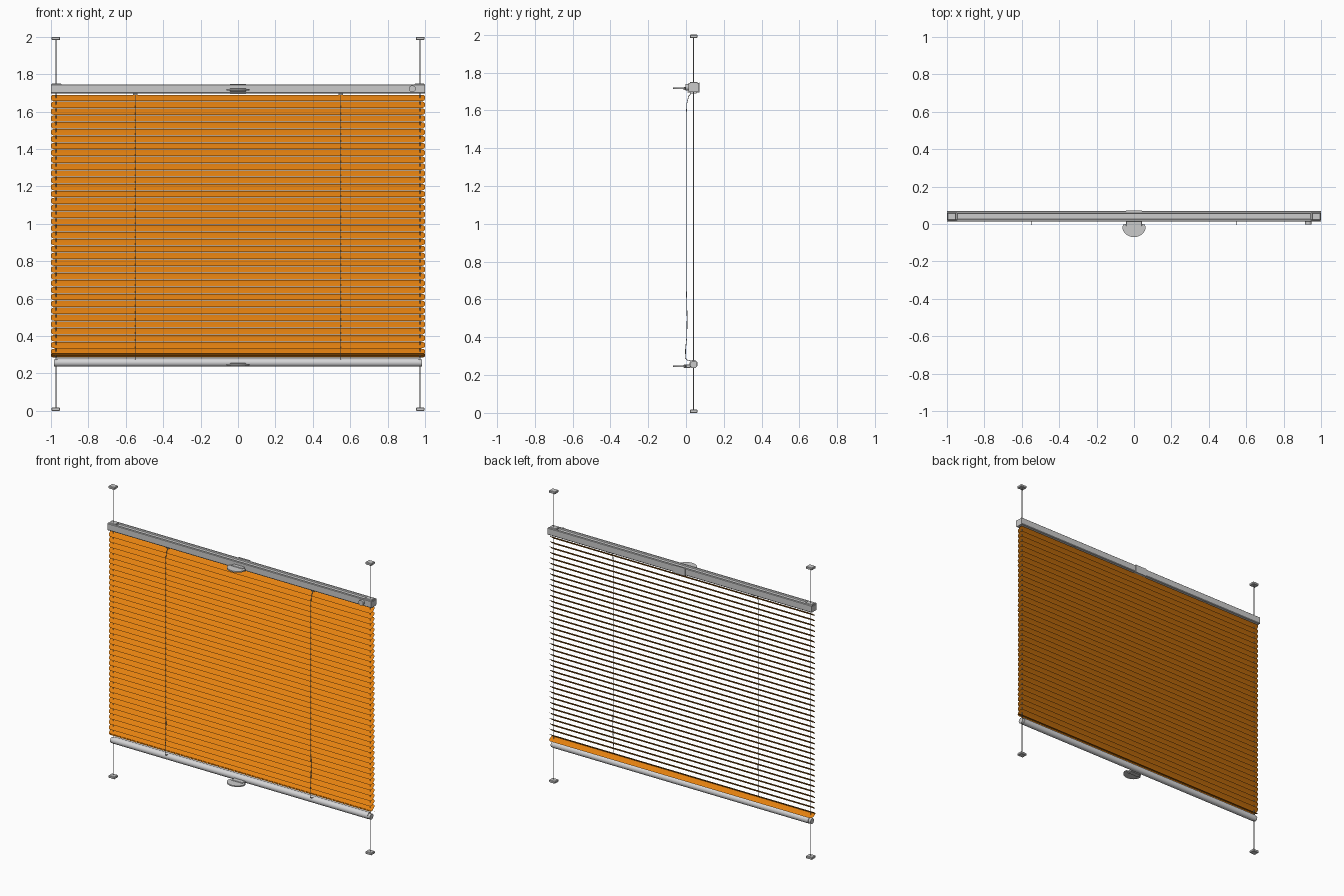
import bpy, bmesh, math

if "Cube" in bpy.data.objects:
    bpy.data.objects.remove(bpy.data.objects["Cube"])

YC = 0.04  # depth of the blind's centre plane


def mat(name, rgb):
    m = bpy.data.materials.new(name)
    m.diffuse_color = (*rgb, 1)
    m.use_nodes = True
    m.node_tree.nodes["Principled BSDF"].inputs["Base Color"].default_value = m.diffuse_color
    return m


ORANGE = mat("orange slat", (0.78, 0.22, 0.005))
GREY = mat("grey metal", (0.60, 0.60, 0.60))
LIGHT = mat("light grey rail", (0.66, 0.66, 0.67))
CORD = mat("cord grey", (0.42, 0.42, 0.43))


def finish(name, bm, m, smooth=False):
    bmesh.ops.recalc_face_normals(bm, faces=bm.faces)
    me = bpy.data.meshes.new(name)
    bm.to_mesh(me)
    bm.free()
    me.materials.append(m)
    ob = bpy.data.objects.new(name, me)
    bpy.context.collection.objects.link(ob)
    if smooth:
        bpy.context.view_layer.objects.active = ob
        ob.select_set(True)
        bpy.ops.object.shade_smooth_by_angle(angle=math.radians(35))
        ob.select_set(False)
    return ob


def box(name, lo, hi, m, bevel=0.0):
    bm = bmesh.new()
    bmesh.ops.create_cube(bm, size=1)
    for v in bm.verts:
        v.co = [lo[i] + (v.co[i] + 0.5) * (hi[i] - lo[i]) for i in range(3)]
    if bevel:
        bmesh.ops.bevel(bm, geom=bm.edges[:], offset=bevel, segments=1, affect='EDGES')
    return finish(name, bm, m)


def prism(name, pts, place, a, b, m, smooth=False):
    """Extrude a 2D outline from a to b; place(u, v, w) maps to 3D."""
    bm = bmesh.new()
    rows = [[bm.verts.new(place(u, v, w)) for u, v in pts] for w in (a, b)]
    bm.faces.new(rows[0])
    bm.faces.new(rows[1])
    n = len(pts)
    for i in range(n):
        j = (i + 1) % n
        bm.faces.new((rows[0][i], rows[0][j], rows[1][j], rows[1][i]))
    return finish(name, bm, m, smooth)


def circle(cu, cv, r, n=24):
    return [(cu + r * math.cos(2 * math.pi * i / n), cv + r * math.sin(2 * math.pi * i / n)) for i in range(n)]


def slat(name, width, tilt, z):
    """Thin, slightly crowned sheet with rounded corners; the back edge rises by tilt."""
    bm = bmesh.new()
    r, crown, n, rows = 0.018, 0.0014, 14, []
    for i in range(n + 1):
        s = -math.cos(math.pi * i / n) * width / 2
        over = max(0, abs(s) - (width / 2 - r))
        x = 1.0 - r + math.sqrt(max(0, r * r - over * over))
        h = crown * (1 - (2 * s / width) ** 2)
        y = YC + s * math.cos(tilt) - h * math.sin(tilt)
        zz = z + s * math.sin(tilt) + h * math.cos(tilt)
        rows.append([bm.verts.new((sx * x, y, zz)) for sx in (-1, 1)])
    for p, q in zip(rows, rows[1:]):
        bm.faces.new((p[0], p[1], q[1], q[0]))
    return finish(name, bm, ORANGE, True)


def tube(name, pts, r, m):
    cu = bpy.data.curves.new(name, 'CURVE')
    cu.dimensions = '3D'
    cu.bevel_depth = r
    cu.bevel_resolution = 1
    cu.use_fill_caps = True
    sp = cu.splines.new('POLY')
    sp.points.add(len(pts) - 1)
    for p, c in zip(sp.points, pts):
        p.co = (*c, 1)
    cu.materials.append(m)
    ob = bpy.data.objects.new(name, cu)
    bpy.context.collection.objects.link(ob)


# Slats: one tilted sheet repeated upward, plus the reversed bottom slat
s = slat("slats", 0.053, math.radians(40), 0.315)
arr = s.modifiers.new("stack", 'ARRAY')
arr.count = 38
arr.use_relative_offset = False
arr.use_constant_offset = True
arr.constant_offset_displace = (0, 0, 0.0367)
slat("bottom_slat", 0.053, math.radians(-25), 0.296)

# Head rail: channel with a shallow groove along the top
prof = [(0.013, 1.702), (0.016, 1.698), (0.066, 1.698), (0.069, 1.702), (0.069, 1.743), (0.066, 1.746),
        (0.058, 1.746), (0.056, 1.738), (0.026, 1.738), (0.024, 1.746), (0.016, 1.746), (0.013, 1.743)]
prism("head_rail", prof, lambda u, v, w: (w, u, v), -1, 1, GREY)

# Bottom rail tube and its end caps
prism("bottom_rail", circle(YC, 0.258, 0.022), lambda u, v, w: (w, u, v), -0.968, 0.968, LIGHT, True)

for side, sx in (("left", -1), ("right", 1)):
    prism("bottom_cap_" + side, circle(YC, 0.256, 0.019, 20), lambda u, v, w: (w * sx, u, v),
          0.962, 0.985, GREY, True)
    # Cord guides in the head rail
    x = 0.97 * sx
    box("head_guide_" + side, (x - 0.026, 0.02, 1.70), (x + 0.026, 0.062, 1.75), GREY, 0.003)
    # Tension cord and its mounting feet
    xc = 0.974 * sx
    tube("tension_cord_" + side, [(xc, YC, 0.008), (xc, YC, 1.992)], 0.0028, CORD)
    for where, z in (("lower", 0.0), ("upper", 1.983)):
        box(f"{where}_foot_{side}", (xc - 0.023, YC - 0.02, z), (xc + 0.023, YC + 0.02, z + 0.017), GREY, 0.003)
    # Ladder cord hanging in front of the slats, with its clip
    xl = 0.55 * sx
    tube("ladder_cord_" + side, [(xl, y, z) for y, z in (
        (0.035, 1.70), (0.014, 1.675), (0.005, 1.64), (0.002, 1.59), (0.002, 0.65), (0.006, 0.5),
        (0.004, 0.4), (-0.003, 0.33), (-0.003, 0.29), (0.006, 0.28), (0.035, 0.274))], 0.002, CORD)
    box("ladder_clip_" + side, (xl - 0.012, 0.022, 1.69), (xl + 0.012, 0.055, 1.70), GREY)

# Finger grips: neck plus rounded tongue, and the clips that hold them
grip = [(-0.042, 0.02), (-0.042, 0.002), (-0.058, -0.004)]
grip += [(-0.062 * math.cos(t), -0.016 - 0.054 * math.sin(t)) for t in [math.pi * i / 16 for i in range(17)]]
grip += [(0.058, -0.004), (0.042, 0.002), (0.042, 0.02)]
for name, z in (("upper", 1.716), ("lower", 0.247)):
    prism(name + "_grip", grip, lambda u, v, w: (u, v, w), z - 0.004, z + 0.004, GREY)
    box(name + "_grip_rib", (-0.042, -0.012, z - 0.009), (0.042, 0.024, z + 0.008), GREY, 0.002)
box("upper_grip_clip_base", (-0.044, 0.008, 1.694), (0.044, 0.071, 1.699), GREY)
box("upper_grip_clip_back", (-0.044, 0.068, 1.694), (0.044, 0.072, 1.748), GREY)

# Tilt knob on the right of the head rail
prism("tilt_knob", circle(0.932, 1.722, 0.018, 20), lambda u, v, w: (u, w, v), -0.002, 0.015, GREY, True)
